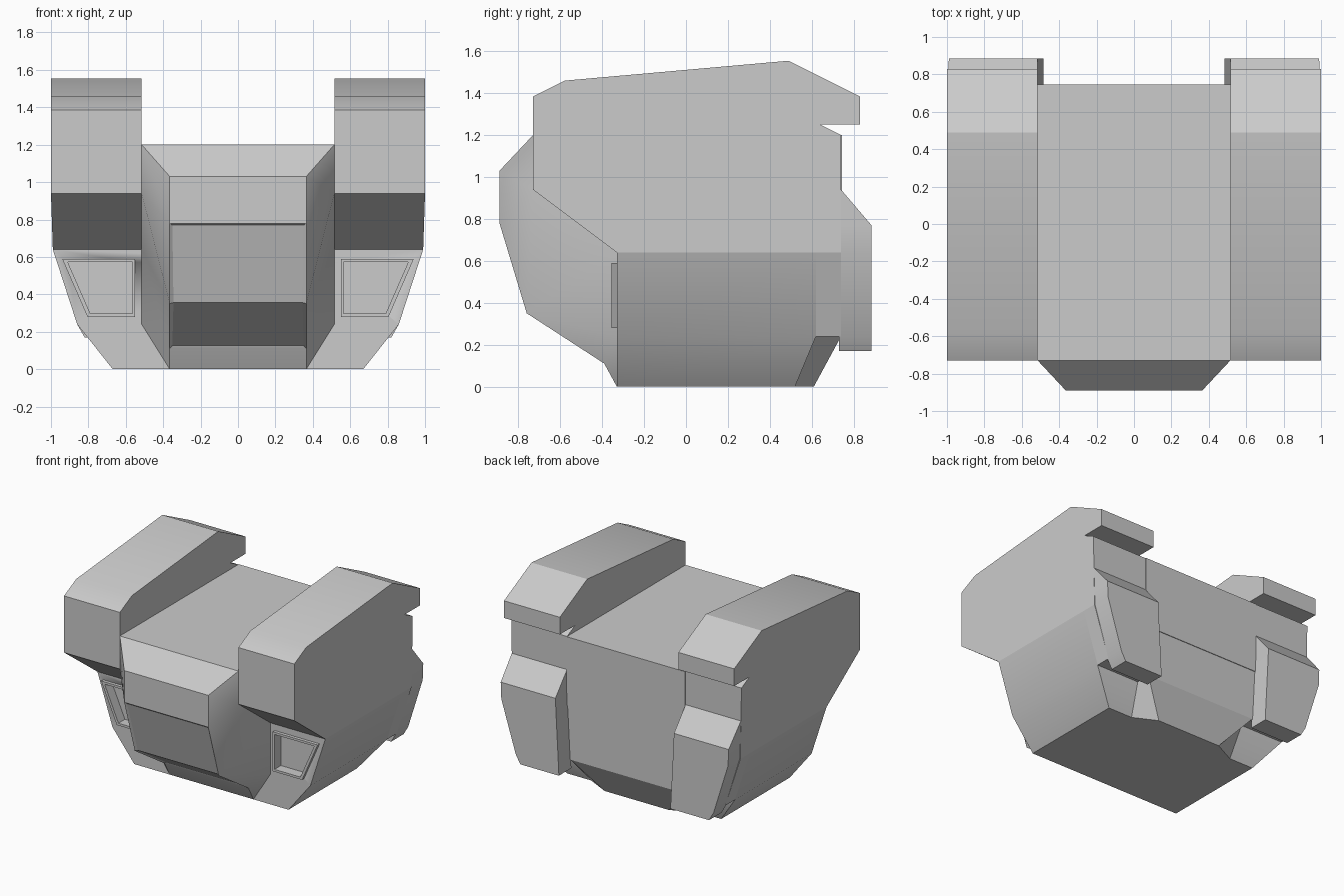
import bpy, bmesh

if "Cube" in bpy.data.objects:
    bpy.data.objects.remove(bpy.data.objects["Cube"])

grey = bpy.data.materials.new("plain_grey")
grey.diffuse_color = (0.6, 0.6, 0.6, 1)
grey.use_nodes = True
grey.node_tree.nodes["Principled BSDF"].inputs["Base Color"].default_value = grey.diffuse_color


def finish(bm, name, mirror=False):
    """Turn a bmesh into a shaded object, optionally mirrored across x."""
    bmesh.ops.recalc_face_normals(bm, faces=bm.faces[:])
    me = bpy.data.meshes.new(name)
    bm.to_mesh(me)
    bm.free()
    me.materials.append(grey)
    ob = bpy.data.objects.new(name, me)
    bpy.context.collection.objects.link(ob)
    bpy.ops.object.select_all(action='DESELECT')
    ob.select_set(True)
    bpy.context.view_layer.objects.active = ob
    bpy.ops.object.shade_smooth_by_angle(angle=0.5)
    if mirror:
        ob.modifiers.new("mirror", 'MIRROR').use_mirror_merge = False
    return ob


def loft(rings, cap_first=True, cap_last=True):
    """Skin closed rings of points; repeated points collapse into triangles."""
    bm = bmesh.new()
    cache = {}

    def vert(p):
        key = tuple(round(c, 4) for c in p)
        if key not in cache:
            cache[key] = bm.verts.new(key)
        return cache[key]

    def face(points):
        vs = list(dict.fromkeys(vert(p) for p in points))
        if len(vs) > 2:
            bm.faces.new(vs)

    for r0, r1 in zip(rings, rings[1:]):
        n = len(r0)
        for i in range(n):
            j = (i + 1) % n
            face((r0[i], r0[j], r1[j], r1[i]))
    if cap_first:
        face(rings[0])
    if cap_last:
        face(rings[-1])
    return bm


def rect(z, x0, x1, y0, y1):
    return [(x0, y0, z), (x1, y0, z), (x1, y1, z), (x0, y1, z)]


def at_x(x, profile):
    return [(x, y, z) for y, z in profile]


def at_y(y, profile):
    return [(x, y, z) for x, z in profile]


# Tapered lower hull, with a stepped block behind it
hull = finish(loft([rect(0, -.67, .67, -.33, .52),
                    rect(.24, -.86, .86, -.33, .62),
                    rect(.64, -.99, .99, -.33, .62)]), "lower_hull")
finish(loft([rect(.24, -.86, .86, .62, .74),
             rect(.64, -.99, .99, .62, .74)]), "rear_block")

# Tapered tail wedge under the back
finish(loft([[(-.46, .52, 0), (.46, .52, 0), (.28, .61, 0), (-.28, .61, 0)],
             [(-.485, .62, .24), (.485, .62, .24),
              (.485, .74, .24), (-.485, .74, .24)]]), "tail_wedge")

# Flat central deck
finish(loft([rect(.64, -.515, .515, -.33, .745),
             rect(1.2, -.515, .515, -.33, .745)]), "deck")

# Faceted nose with bevelled flanks
A, B, C, D, F = (-.73, 1.2), (-.73, .94), (-.33, .64), (-.33, .24), (-.33, 1.2)
a, b, c, d, e = (-.89, 1.03), (-.89, .78), (-.76, .35), (-.39, .11), (-.33, 0)
outer = [A, A, B, B, C, D, D, F]
inner = [A, a, b, c, c, d, e, F]
bm = loft([at_x(-.515, outer), at_x(-.365, inner),
           at_x(.365, inner), at_x(.515, outer)])
bmesh.ops.recalc_face_normals(bm, faces=bm.faces[:])
# Shallow recessed panel wrapping the lower nose
panel = [f for f in bm.faces
         if all(abs(v.co.x) < .4 for v in f.verts)
         and f.calc_center_median().y < -.5
         and .15 < f.calc_center_median().z < .7]
bmesh.ops.inset_region(bm, faces=panel, thickness=.02, depth=-.01)
finish(bm, "nose")

# Raised shoulders with an overhanging rear lip
side = [(-.73, .94), (-.73, 1.385), (-.58, 1.46), (.49, 1.555), (.83, 1.385),
        (.83, 1.25), (.64, 1.25), (.74, 1.2), (.74, .64), (-.33, .64)]
finish(loft([at_x(.515, side),
             [(.99 if z < .7 else 1.0, y, z) for y, z in side]]),
       "shoulder", mirror=True)

# Rear pods following the hull taper
finish(loft([rect(.17, .485, .82, .73, .885),
             rect(.24, .488, .86, .73, .885),
             rect(.64, .509, .985, .73, .885),
             rect(.77, .515, .99, .73, .885),
             rect(.94, .515, .995, .73, .74)]), "rear_pod", mirror=True)

# Framed front vents, sunk into the hull
rim = [(.94, .59), (.55, .59), (.55, .28), (.805, .28)]
hole = [(.91, .572), (.565, .572), (.565, .298), (.79, .298)]
cutter = finish(loft([at_y(-.40, hole), at_y(-.275, hole)]),
                "vent_cutter", mirror=True)
cutter.hide_render = True
cut = hull.modifiers.new("vent_holes", 'BOOLEAN')
cut.operation, cut.solver, cut.object = 'DIFFERENCE', 'EXACT', cutter
bpy.context.view_layer.objects.active = hull
bpy.ops.object.modifier_apply(modifier=cut.name)
bpy.data.objects.remove(cutter)
finish(loft([at_y(-.33, rim), at_y(-.355, rim),
             at_y(-.355, hole), at_y(-.27, hole)], cap_first=False),
       "vent_frame", mirror=True)
